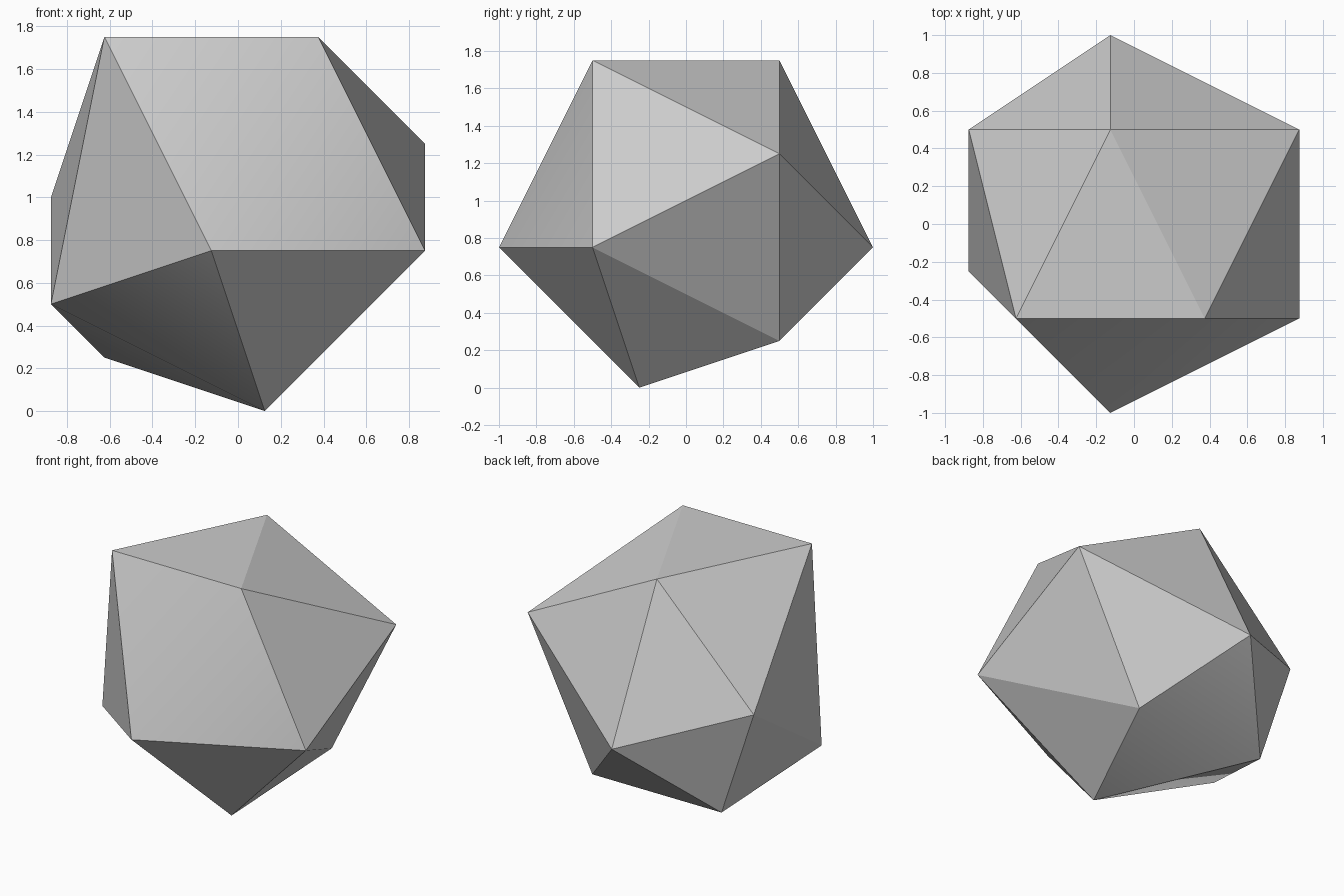
import bpy
import bmesh
from mathutils import Vector

cube = bpy.data.objects.get("Cube")
if cube:
    bpy.data.objects.remove(cube, do_unlink=True)

# Corners of the faceted stone
corners = {
    "top_front_right": (-0.625, -0.5, 1.75),
    "top_front_left": (0.375, -0.5, 1.75),
    "top_back": (-0.125, 0.5, 1.75),
    "front": (-0.125, -1, 0.75),
    "left_front": (0.875, -0.5, 0.75),
    "left_back": (0.875, 0.5, 1.25),
    "back": (-0.125, 1, 0.75),
    "right_front": (-0.875, -0.25, 0.5),
    "right_back": (-0.875, 0.5, 1),
    "low_back_left": (0.375, 0.5, 0.25),
    "low_back_right": (-0.625, 0.5, 0.25),
    "bottom": (0.125, -0.25, 0),
}

# Edges that blend softly; every other edge is a hard crease
soft_edges = [
    ("top_front_left", "front"),
    ("low_back_left", "low_back_right"),
    ("bottom", "right_front"),
]


def make_material(name, color):
    mat = bpy.data.materials.new(name)
    mat.use_nodes = True
    mat.diffuse_color = color
    for node in mat.node_tree.nodes:
        if node.type == "BSDF_PRINCIPLED":
            node.inputs["Base Color"].default_value = color
    return mat


# Wrap the corners in a convex shell of flat triangles
bm = bmesh.new()
verts = {name: bm.verts.new(Vector(co)) for name, co in corners.items()}
bmesh.ops.convex_hull(bm, input=bm.verts[:])
bmesh.ops.recalc_face_normals(bm, faces=bm.faces[:])

# Shading: hard creases except along the soft edges
for face in bm.faces:
    face.smooth = True
for edge in bm.edges:
    edge.smooth = False
for start, end in soft_edges:
    edge = bm.edges.get((verts[start], verts[end]))
    if edge:
        edge.smooth = True

mesh = bpy.data.meshes.new("faceted_stone")
bm.to_mesh(mesh)
bm.free()
mesh.materials.append(make_material("stone_grey", (0.6, 0.6, 0.6, 1)))
stone = bpy.data.objects.new("faceted_stone", mesh)
bpy.context.collection.objects.link(stone)
